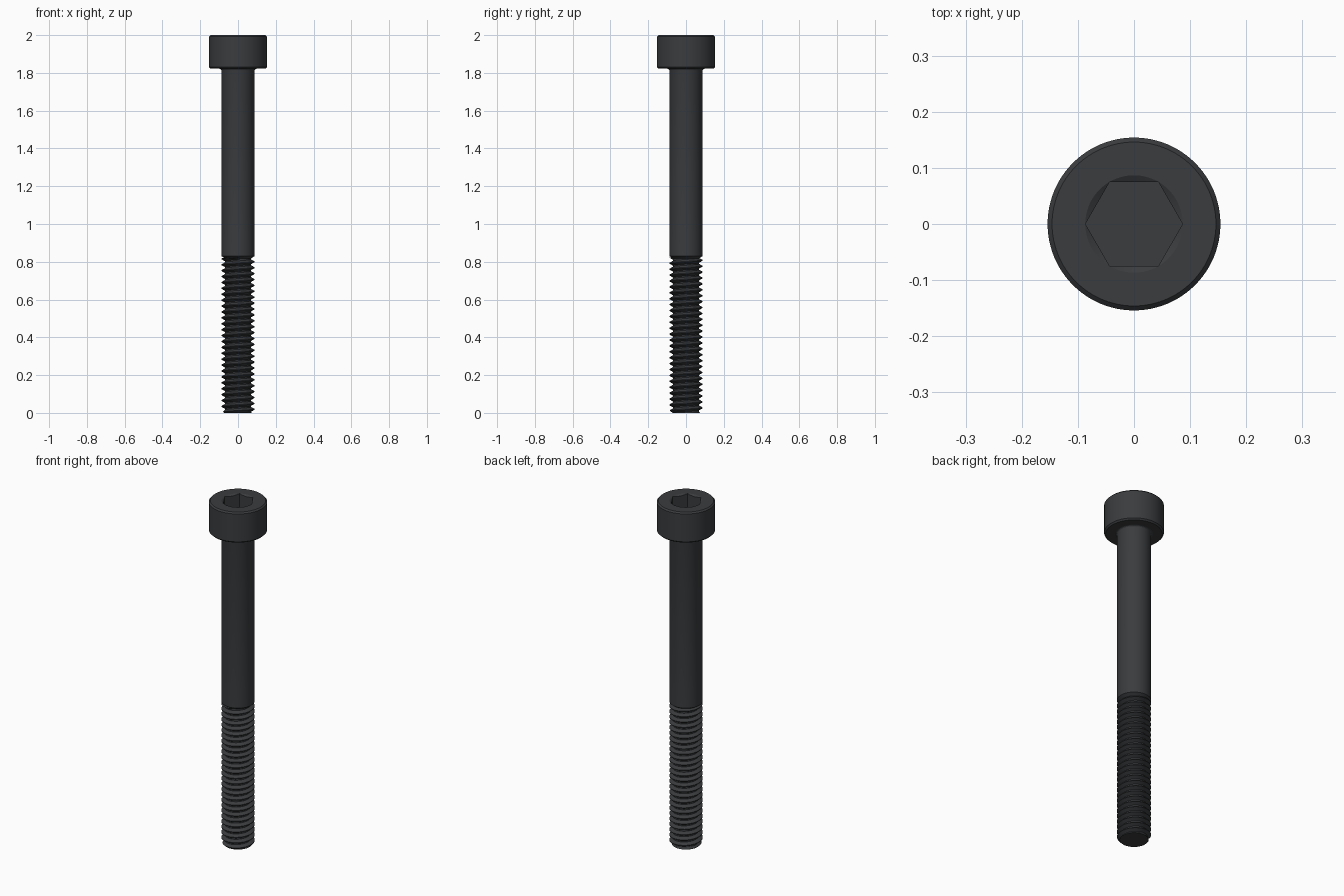
import bpy, bmesh
from math import pi, cos, sin, tan, radians

if "Cube" in bpy.data.objects:
    bpy.data.objects.remove(bpy.data.objects["Cube"])

N = 96                      # sides around the axis (multiple of 6)
PITCH = 0.03125
R_MAJOR, R_MINOR = 0.088, 0.069
THREAD_TOP = 0.822

steel = bpy.data.materials.new("black_steel")
steel.diffuse_color = (0.042, 0.045, 0.048, 1)
steel.use_nodes = True
steel.node_tree.nodes["Principled BSDF"].inputs["Base Color"].default_value = steel.diffuse_color


def finish(name, bm):
    bmesh.ops.remove_doubles(bm, verts=bm.verts, dist=1e-5)
    bmesh.ops.dissolve_degenerate(bm, edges=bm.edges, dist=1e-5)
    bmesh.ops.recalc_face_normals(bm, faces=bm.faces)
    mesh = bpy.data.meshes.new(name)
    bm.to_mesh(mesh)
    bm.free()
    mesh.materials.append(steel)
    ob = bpy.data.objects.new(name, mesh)
    bpy.context.collection.objects.link(ob)
    bpy.ops.object.select_all(action='DESELECT')
    ob.select_set(True)
    bpy.context.view_layer.objects.active = ob
    bpy.ops.object.shade_smooth_by_angle(angle=radians(25))
    return ob


def ring(bm, radius, z):
    """Ring of vertices; radius and z may be functions of the angle."""
    verts = []
    for i in range(N):
        a = 2 * pi * i / N
        r = radius(a) if callable(radius) else radius
        h = z(a) if callable(z) else z
        verts.append(bm.verts.new((r * cos(a), r * sin(a), h)))
    return verts


def skin(bm, rings, cap_start=False, cap_end=False):
    for lo, hi in zip(rings, rings[1:]):
        for i in range(N):
            j = (i + 1) % N
            bm.faces.new((lo[i], lo[j], hi[j], hi[i]))
    if cap_start:
        bm.faces.new(rings[0])
    if cap_end:
        bm.faces.new(rings[-1])


# Head: chamfered cylinder, countersunk hex socket with corners on the x axis
APOTHEM, SINK = 0.075, 0.0868


def hex_r(a):
    return APOTHEM / cos(a % (pi / 3) - pi / 6)


def hex_z(a):
    return 2 - (SINK - hex_r(a)) * tan(radians(30))


bm = bmesh.new()
outer = [(0.086, 1.822), (0.146, 1.822), (0.154, 1.830), (0.154, 1.992), (0.146, 2.0), (SINK, 2.0)]
rings = [ring(bm, r, z) for r, z in outer]
rings += [ring(bm, hex_r, hex_z), ring(bm, hex_r, 1.91)]
skin(bm, rings, cap_start=True, cap_end=True)
finish("socket_head", bm)

# Shank: plain cylinder with a fillet under the head and a tapered lower end
bm = bmesh.new()
profile = [(0.070, 0.818), (R_MAJOR, 0.830), (R_MAJOR, 1.812)]
profile += [(0.098 - 0.010 * cos(t), 1.812 + 0.010 * sin(t)) for t in (pi / 6, pi / 3, pi / 2)]
skin(bm, [ring(bm, r, z) for r, z in profile], cap_start=True, cap_end=True)
finish("shank", bm)

# Thread: one pitch of the profile swept along a helix, clamped at both ends
bm = bmesh.new()
STEPS = 48
tooth = [(0.0, R_MINOR), (0.2, R_MINOR), (0.54, R_MAJOR), (0.66, R_MAJOR), (1.0, R_MINOR)]
turns = int(THREAD_TOP / PITCH) + 3
previous = None
for k in range(turns * STEPS + 1):
    a = 2 * pi * k / STEPS
    base = (k / STEPS - 2) * PITCH
    section = []
    for f, r in tooth:
        z = min(max(base + f * PITCH, 0), THREAD_TOP)
        r = min(r, 0.074 + z)           # chamfered tip
        if z == THREAD_TOP:
            r = R_MINOR
        section.append(bm.verts.new((r * cos(a), r * sin(a), z)))
    if previous:
        for i in range(len(tooth) - 1):
            bm.faces.new((previous[i], section[i], section[i + 1], previous[i + 1]))
    previous = section
finish("thread", bm)

# Tip: flat chamfered end face closing the thread
bm = bmesh.new()
skin(bm, [ring(bm, 0.073, 0.0), ring(bm, 0.068, 0.008)], cap_start=True, cap_end=True)
finish("tip", bm)
